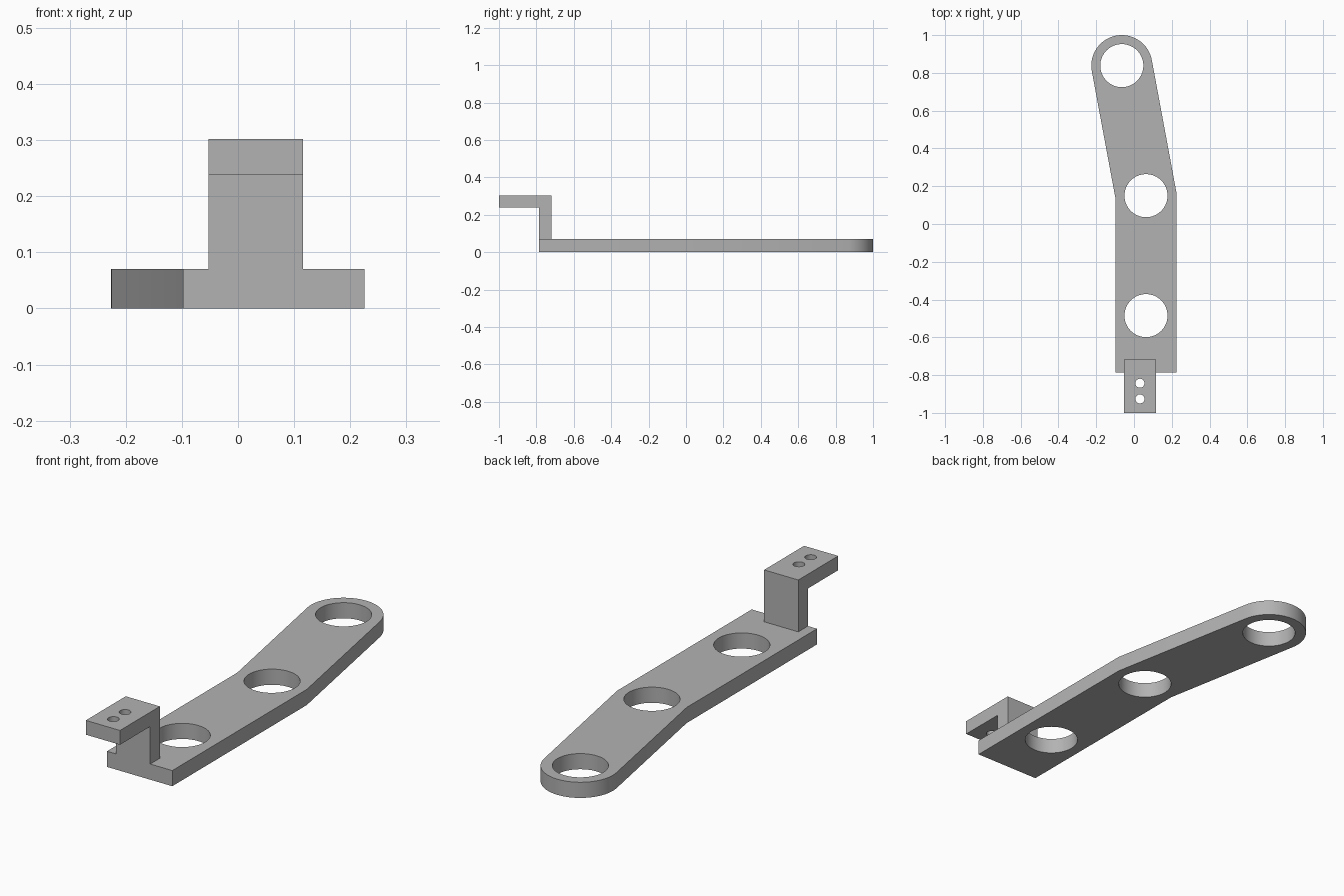
import bpy, bmesh
from math import sin, cos, pi, atan2, tan, radians
from mathutils import Vector

cube = bpy.data.objects.get("Cube")
if cube:
    bpy.data.objects.remove(cube, do_unlink=True)

GREY = (0.45, 0.45, 0.45, 1.0)
mat = bpy.data.materials.new("plain grey")
mat.use_nodes = True
mat.diffuse_color = GREY
mat.node_tree.nodes["Principled BSDF"].inputs["Base Color"].default_value = GREY


def prism(name, outline, depth):
    """Extrude a closed 3D outline along the depth vector."""
    bm = bmesh.new()
    face = bm.faces.new([bm.verts.new(p) for p in outline])
    ext = bmesh.ops.extrude_face_region(bm, geom=[face])
    moved = [g for g in ext["geom"] if isinstance(g, bmesh.types.BMVert)]
    bmesh.ops.translate(bm, vec=Vector(depth), verts=moved)
    bmesh.ops.recalc_face_normals(bm, faces=bm.faces[:])
    mesh = bpy.data.meshes.new(name)
    bm.to_mesh(mesh)
    bm.free()
    mesh.materials.append(mat)
    obj = bpy.data.objects.new(name, mesh)
    bpy.context.collection.objects.link(obj)
    return obj


def arc(centre, radius, start, end, steps):
    return [(centre.x + radius * cos(start + (end - start) * i / steps),
             centre.y + radius * sin(start + (end - start) * i / steps))
            for i in range(steps + 1)]


def combine(target, other, operation):
    """Apply a boolean and drop the helper."""
    mod = target.modifiers.new(operation.lower(), "BOOLEAN")
    mod.operation, mod.object, mod.solver = operation, other, "EXACT"
    bpy.context.view_layer.objects.active = target
    bpy.ops.object.modifier_apply(modifier=mod.name)
    bpy.data.objects.remove(other, do_unlink=True)


# Main dimensions
half, thick, front = 0.1615, 0.07, -0.786
near, bend, tip = Vector((0.0635, -0.485)), Vector((0.0635, 0.15)), Vector((-0.0645, 0.8385))
lean = atan2(bend.x - tip.x, tip.y - bend.y)
miter = half * tan(lean / 2)

# Bent arm with a rounded far end
outline = [(bend.x - half, front), (bend.x + half, front), (bend.x + half, bend.y + miter)]
outline += arc(tip, half, lean, lean + pi, 48)
outline += [(bend.x - half, bend.y - miter)]
arm = prism("bent_arm_with_bracket", [(x, y, 0) for x, y in outline], (0, 0, thick))

# Raised angle bracket at the front
post_back, tab_low, tab_top = -0.718, 0.238, 0.302
profile = [(front, 0.03), (post_back, 0.03), (post_back, tab_top),
           (-1, tab_top), (-1, tab_low), (front, tab_low)]
bracket = prism("bracket", [(-0.053, y, z) for y, z in profile], (0.169, 0, 0))
combine(arm, bracket, "UNION")

# Three large holes through the arm, two screw holes through the tab
holes = [(c, 0.114, -0.1, 0.2, 64) for c in (near, bend, tip)]
holes += [(Vector((0.0315, y)), 0.024, 0.2, 0.2, 32) for y in (-0.843, -0.926)]
for centre, radius, base, height, steps in holes:
    ring = arc(centre, radius, 0, 2 * pi, steps)[:-1]
    cutter = prism("hole_cutter", [(x, y, base) for x, y in ring], (0, 0, height))
    combine(arm, cutter, "DIFFERENCE")

# Tidy coplanar faces, then smooth the round walls only
bm = bmesh.new()
bm.from_mesh(arm.data)
bmesh.ops.remove_doubles(bm, verts=bm.verts[:], dist=0.0001)
bmesh.ops.dissolve_limit(bm, angle_limit=radians(0.5), verts=bm.verts[:], edges=bm.edges[:])
bm.to_mesh(arm.data)
bm.free()
bpy.ops.object.select_all(action="DESELECT")
arm.select_set(True)
bpy.context.view_layer.objects.active = arm
bpy.ops.object.shade_smooth_by_angle(angle=radians(30))
